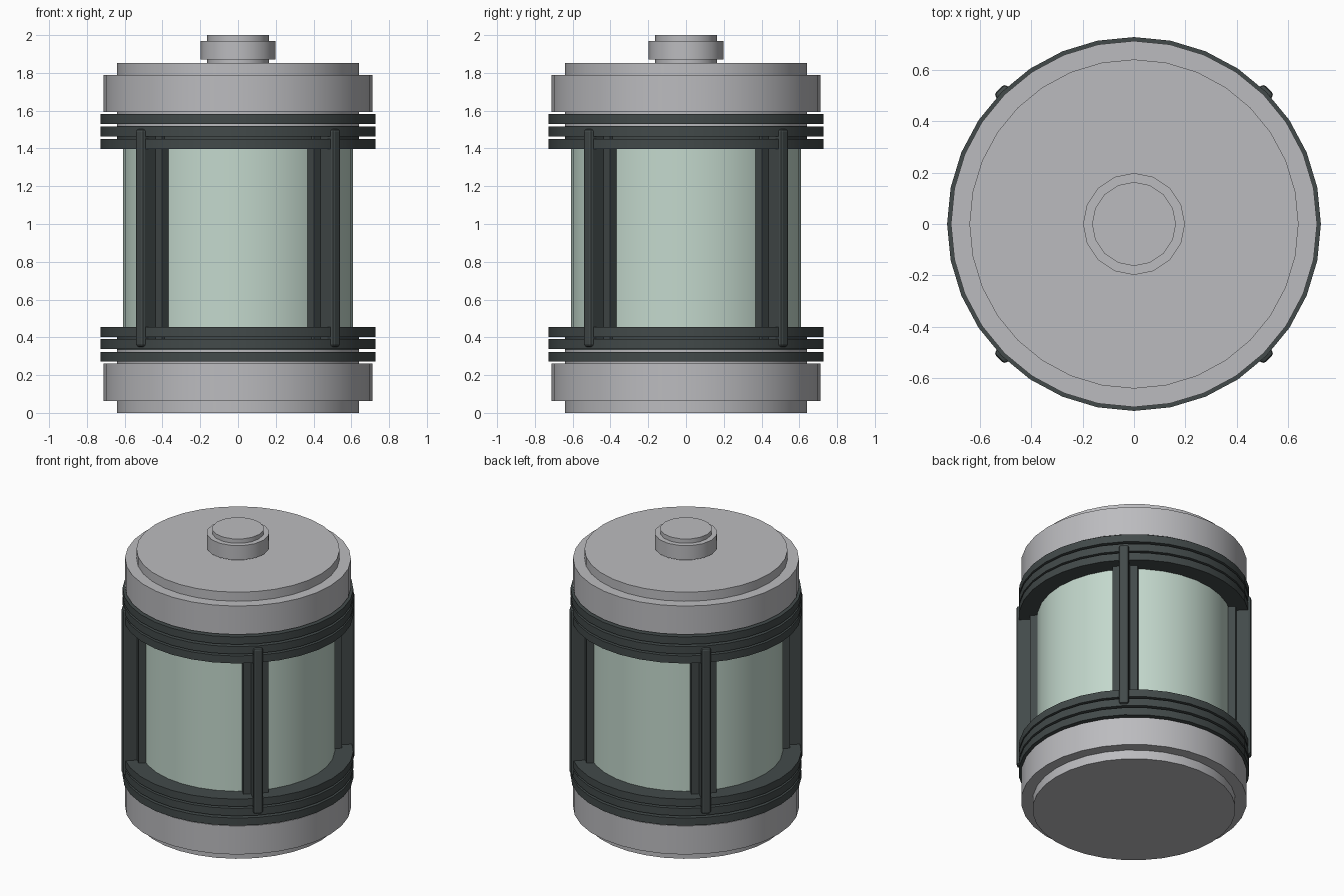
import bpy, math

cube = bpy.data.objects.get("Cube")
if cube:
    bpy.data.objects.remove(cube, do_unlink=True)


def material(name, rgb):
    m = bpy.data.materials.new(name)
    m.use_nodes = True
    m.diffuse_color = (*rgb, 1)
    m.node_tree.nodes["Principled BSDF"].inputs["Base Color"].default_value = (*rgb, 1)
    return m


METAL = material("grey metal", (0.50, 0.50, 0.52))
DARK = material("dark frame", (0.055, 0.068, 0.068))
GLASS = material("pale green glass", (0.55, 0.69, 0.61))
MID = 0.9265  # mirror height of the body


def disc(name, radius, low, high, mat, sides=32):
    bpy.ops.mesh.primitive_cylinder_add(vertices=sides, radius=radius, depth=high - low,
                                        location=(0, 0, (low + high) / 2))
    ob = bpy.context.object
    # put a corner on each main axis
    ob.name = name
    ob.data.materials.append(mat)
    return ob


def disc_pair(name, radius, low, high, mat):
    disc("upper_" + name, radius, low, high, mat)
    disc("lower_" + name, radius, 2 * MID - high, 2 * MID - low, mat)


def bar(name, angle, inner, outer, width, low, high, bevel):
    r = (inner + outer) / 2
    bpy.ops.mesh.primitive_cube_add(size=1, rotation=(0, 0, angle),
                                    location=(r * math.cos(angle), r * math.sin(angle), (low + high) / 2))
    ob = bpy.context.object
    ob.name = name
    ob.scale = (outer - inner, width, high - low)
    bpy.ops.object.transform_apply(location=False, rotation=False, scale=True)
    ob.data.materials.append(DARK)
    if bevel:
        mod = ob.modifiers.new("soft edges", "BEVEL")
        mod.width = bevel
        mod.segments = 2


# Glass body
disc("glass_body", 0.61, 0.40, 1.45, GLASS)

# End caps: a narrow drum with a wide band around it
disc_pair("drum", 0.64, 1.52, 1.853, METAL)
disc_pair("cap_band", 0.712, 1.592, 1.79, METAL)

# Frame rings and the collar between them
disc_pair("collar", 0.64, 1.40, 1.52, DARK)
for i, low in enumerate((1.398, 1.463, 1.530)):
    disc_pair(f"ring_{i + 1}", 0.727, low, low + 0.052, DARK)

# Four diagonal posts, each with a raised rib
for i, name in enumerate(("back_left", "back_right", "front_right", "front_left")):
    a = math.radians(45 + 90 * i)
    bar(name + "_post", a, 0.58, 0.65, 0.16, 0.37, 1.48, 0)
    bar(name + "_rib", a, 0.60, 0.742, 0.062, 0.35, 1.503, 0.015)

# Knob on top
disc("knob_core", 0.163, 1.84, 2.0, METAL, 16)
disc("knob_band", 0.198, 1.87, 1.97, METAL, 16)

# Round parts are shaded smoothly, with sharp rims
for ob in bpy.context.scene.objects:
    if ob.type == "MESH":
        bpy.ops.object.select_all(action="DESELECT")
        ob.select_set(True)
        bpy.context.view_layer.objects.active = ob
        if not ob.modifiers:
            bpy.ops.object.shade_smooth_by_angle(angle=math.radians(30))
